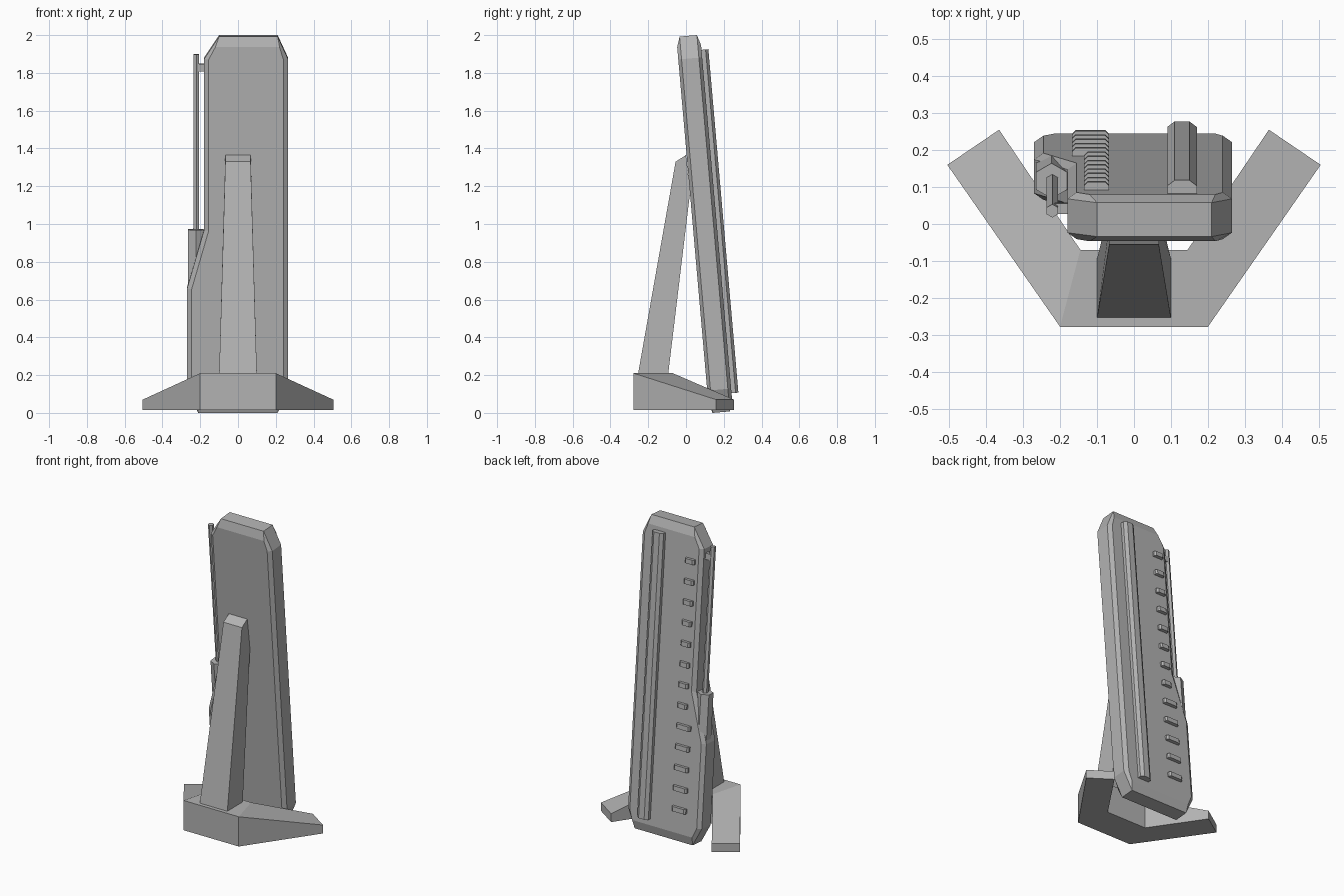
import bpy, bmesh, math
from mathutils import Matrix

if "Cube" in bpy.data.objects:
    bpy.data.objects.remove(bpy.data.objects["Cube"])

grey = bpy.data.materials.new("plain grey")
grey.diffuse_color = (0.45, 0.45, 0.45, 1)
grey.use_nodes = True
grey.node_tree.nodes["Principled BSDF"].inputs["Base Color"].default_value = grey.diffuse_color

# Leaning frame shared by the slab and everything fixed to it
LEAN = Matrix.Translation((0, 0.099, 1)) @ Matrix.Rotation(math.radians(5), 4, 'X')


def loft(name, rings, matrix=None):
    """Skin a list of equal-length point rings and cap both ends."""
    bm = bmesh.new()
    vs = [[bm.verts.new(p) for p in ring] for ring in rings]
    n = len(rings[0])
    for a, b in zip(vs, vs[1:]):
        for i in range(n):
            j = (i + 1) % n
            bm.faces.new((a[i], a[j], b[j], b[i]))
    bm.faces.new(vs[0][::-1])
    bm.faces.new(vs[-1])
    bmesh.ops.recalc_face_normals(bm, faces=bm.faces)
    mesh = bpy.data.meshes.new(name)
    bm.to_mesh(mesh)
    bm.free()
    mesh.materials.append(grey)
    obj = bpy.data.objects.new(name, mesh)
    bpy.context.collection.objects.link(obj)
    if matrix:
        obj.matrix_world = matrix
    return obj


def hex_tube(name, x, y, r, z0, z1):
    pts = [(x + r * math.sin(i * math.pi / 3), y + r * math.cos(i * math.pi / 3))
           for i in range(6)]
    return loft(name, [[(a, b, z) for a, b in pts] for z in (z0, z1)], LEAN)


# Slab: bevelled outline with a wider lower left side
outer = [(-.10, 1), (.21, 1), (.265, .88), (.265, -.88), (.21, -1),
         (-.21, -1), (-.27, -.88), (-.27, -.34), (-.18, -.03), (-.18, .88)]
inner = [(-.12, .945), (.22, .945), (.24, .88), (.24, -.88), (.22, -.945),
         (-.215, -.945), (-.245, -.88), (-.245, -.34), (-.155, -.03), (-.155, .88)]
layers = [(inner, -.0635), (outer, -.046), (outer, .046), (inner, .0635)]
loft("slab", [[(x, y, z) for x, z in ring] for ring, y in layers], LEAN)

# Back rail: chamfered bar
rail = [(.09, .055), (.09, .085), (.11, .1), (.15, .1), (.17, .085), (.17, .055)]
loft("back_rail", [[(x, y, z) for x, y in rail] for z in (-.905, .92)], LEAN)

# Ladder of small bars, wider on the lower part
for i in range(13):
    z = .79 - i * .1317
    x0 = -.135 if i < 8 else -.168
    bar = [(x0, .055), (x0, .075), (x0 + .01, .085),
           (-.078, .085), (-.068, .075), (-.068, .055)]
    loft(f"ladder_bar_{i + 1}",
         [[(x, y, z + d) for x, y in bar] for d in (-.015, .015)], LEAN)

# Side rod, its housing and top bracket
hex_tube("rod_housing", -.223, .015, .048, -.5, -.03)
hex_tube("side_rod", -.221, .015, .018, -.1, .9)
loft("rod_bracket", [[(x, .002, .81), (x, .03, .81), (x, .03, .85), (x, .002, .85)]
                     for x in (-.22, -.16)], LEAN)

# Support strut, narrowing towards the top
strut = [(-.255, .2), (-.055, 1.33), (0, 1.365), (.022, 1.17), (-.095, .2)]
half = lambda z: .1 - .033 * min(1, (z - .2) / 1.13)
loft("support_strut", [[(s * half(z), y, z) for y, z in strut] for s in (-1, 1)])

# Base: centre block with two splayed, sloping feet
sections = [((.505, .16), (.365, .255), .07), ((.2, -.278), (.145, -.07), .21)]
rings = []
for s, order in ((-1, sections), (1, sections[::-1])):
    for (fx, fy), (bx, by), top in order:
        rings.append([(s * fx, fy, .015), (s * bx, by, .015),
                      (s * bx, by, top), (s * fx, fy, top)])
loft("base_feet", rings)
